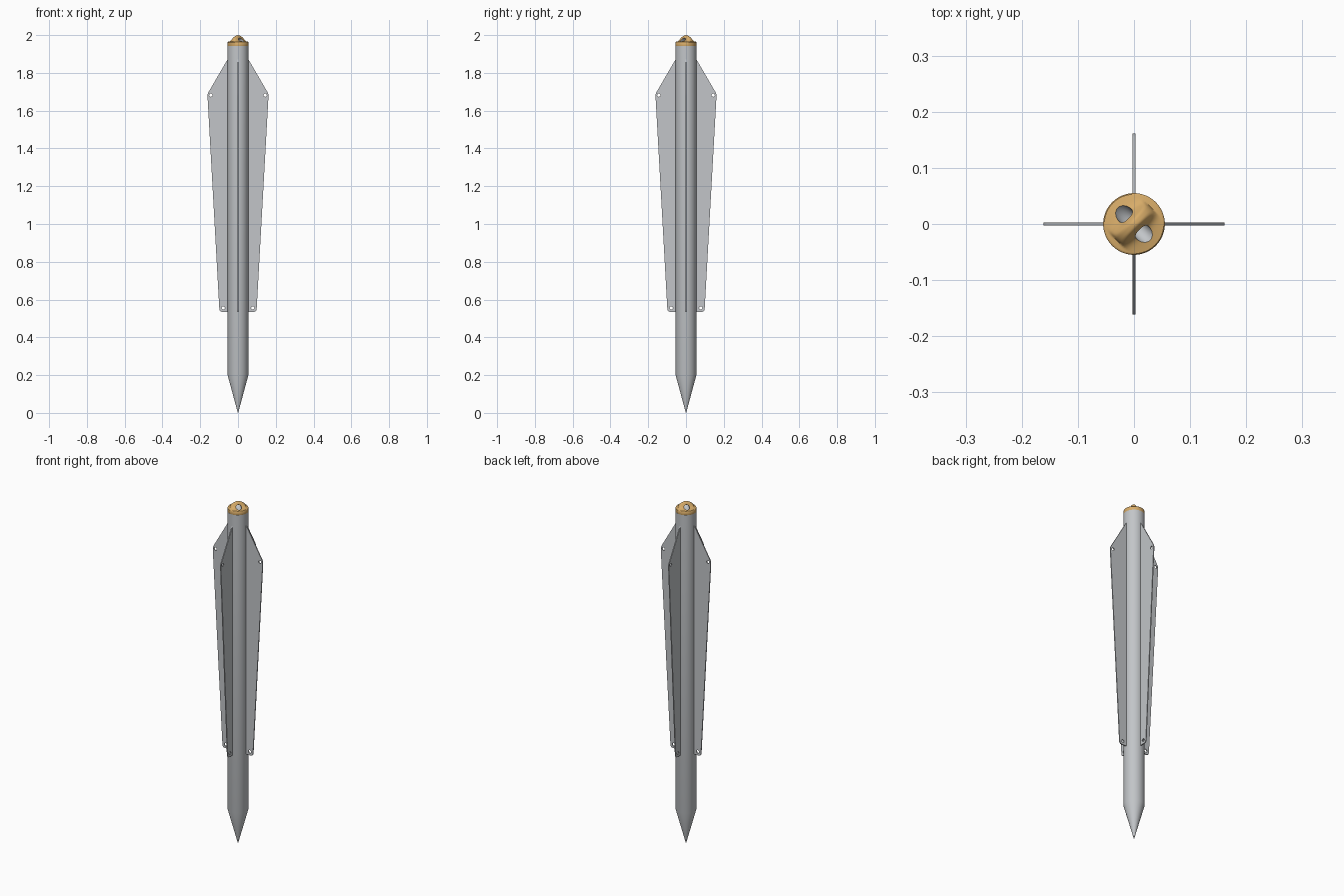
import bpy, bmesh
from math import sin, cos, pi, sqrt, radians
from mathutils import Matrix, Vector

cube = bpy.data.objects.get("Cube")
if cube:
    bpy.data.objects.remove(cube, do_unlink=True)


def make_material(name, rgb):
    mat = bpy.data.materials.new(name)
    mat.use_nodes = True
    mat.diffuse_color = (*rgb, 1)
    mat.node_tree.nodes["Principled BSDF"].inputs["Base Color"].default_value = (*rgb, 1)
    return mat


steel = make_material("steel grey", (0.54, 0.56, 0.58))
brass = make_material("brass", (0.68, 0.41, 0.14))


def select_only(obj):
    bpy.ops.object.select_all(action="DESELECT")
    obj.select_set(True)
    bpy.context.view_layer.objects.active = obj


def add_object(name, data, materials):
    obj = bpy.data.objects.new(name, data)
    bpy.context.collection.objects.link(obj)
    for mat in materials:
        data.materials.append(mat)
    return obj


def smooth(obj, angle=35):
    select_only(obj)
    bpy.ops.object.shade_smooth_by_angle(angle=radians(angle))


def ring_surface(name, rings, materials):
    """Closed body from equal rings of points, with a fan at each end."""
    bm = bmesh.new()
    loops = [[bm.verts.new(p) for p in ring] for ring in rings]
    n = len(loops[0])
    for a, b in zip(loops, loops[1:]):
        for i in range(n):
            j = (i + 1) % n
            bm.faces.new((a[i], a[j], b[j], b[i]))
    for loop in (loops[0], loops[-1]):
        centre = bm.verts.new(sum((v.co for v in loop), Vector()) / n)
        for i in range(n):
            bm.faces.new((loop[i], loop[(i + 1) % n], centre))
    bmesh.ops.recalc_face_normals(bm, faces=bm.faces)
    mesh = bpy.data.meshes.new(name)
    bm.to_mesh(mesh)
    bm.free()
    return add_object(name, mesh, materials)


def circle(radius, z, height=None, n=64):
    points = []
    for i in range(n):
        x, y = radius * cos(2 * pi * i / n), radius * sin(2 * pi * i / n)
        points.append((x, y, z + (height(x, y) if height else 0)))
    return points


# Round shaft with a sharp conical point
R = 0.055
shaft = ring_surface("shaft", [circle(0.0008, 0), circle(R, 0.2), circle(R, 1.942)], [steel])
smooth(shaft)


# Domed end cap whose top swells into a diagonal eyelet
def lug(x, y):
    u, v = (x + y) / sqrt(2), (x - y) / sqrt(2)
    shoulder = 0.010 * (1 - sqrt(x * x + y * y) / R)
    dome = sqrt(max(0, 1 - (u / 0.042) ** 2))
    return shoulder + 0.026 * dome / (1 + (v / 0.014) ** 4)


steps = 26
cap_rings = [circle(R - 0.001, 1.940), circle(R, 1.943), circle(R, 1.962)]
cap_rings += [circle((R - 0.002) * (1 - k / steps), 1.964, lug) for k in range(steps)]
cap = ring_surface("end_cap", cap_rings, [brass, steel])

# Curved bore passing under the eyelet, lined in steel
major, minor = 0.041, 0.0155
bore_bm = bmesh.new()
nu, nv = 64, 28
grid = [[bore_bm.verts.new(((major + minor * cos(b)) * cos(a),
                            (major + minor * cos(b)) * sin(a), minor * sin(b)))
         for b in (2 * pi * j / nv for j in range(nv))]
        for a in (2 * pi * i / nu for i in range(nu))]
for i in range(nu):
    for j in range(nv):
        i2, j2 = (i + 1) % nu, (j + 1) % nv
        f = bore_bm.faces.new((grid[i][j], grid[i2][j], grid[i2][j2], grid[i][j2]))
        f.material_index = 1
bmesh.ops.recalc_face_normals(bore_bm, faces=bore_bm.faces)
axis = Vector((1, 1, 0)).to_track_quat("Z", "Y").to_matrix().to_4x4()
bore_bm.transform(Matrix.Translation((0, 0, 2.006)) @ axis)
bore_mesh = bpy.data.meshes.new("bore_cutter")
bore_bm.to_mesh(bore_mesh)
bore_bm.free()
cutter = add_object("bore_cutter", bore_mesh, [brass, steel])
cutter.hide_render = True

cut = cap.modifiers.new("bore", "BOOLEAN")
cut.operation, cut.solver, cut.object = "DIFFERENCE", "EXACT", cutter
select_only(cap)
bpy.ops.object.modifier_apply(modifier=cut.name)
bpy.data.objects.remove(cutter, do_unlink=True)
smooth(cap, 40)


# Flat fin outline with rounded corners and two drilled holes
def rounded(corners):
    points = []
    for k, (x, z, r) in enumerate(corners):
        p = Vector((x, z))
        before = Vector(corners[k - 1][:2])
        after = Vector(corners[(k + 1) % len(corners)][:2])
        if r == 0:
            points.append(p)
            continue
        a = p + (before - p).normalized() * r
        b = p + (after - p).normalized() * r
        for t in (s / 6 for s in range(7)):
            points.append(a * (1 - t) ** 2 + p * (2 * t * (1 - t)) + b * t * t)
    return points


def add_spline(curve, points):
    spline = curve.splines.new("POLY")
    spline.points.add(len(points) - 1)
    for sp, p in zip(spline.points, points):
        sp.co = (p[0], p[1], 0, 1)
    spline.use_cyclic_u = True


outline = [(0.04, 0.535, 0), (0.098, 0.535, 0.016), (0.162, 1.688, 0.014),
           (0.055, 1.872, 0), (0.04, 1.872, 0)]
fin_curve = bpy.data.curves.new("fin_outline", "CURVE")
fin_curve.dimensions, fin_curve.fill_mode = "2D", "BOTH"
fin_curve.extrude = 0.0028
add_spline(fin_curve, rounded(outline))
for x, z in ((0.144, 1.682), (0.078, 0.556)):
    add_spline(fin_curve, [(x + 0.0085 * cos(2 * pi * i / 20), z + 0.0085 * sin(2 * pi * i / 20))
                           for i in range(20)])
fin = add_object("fin", fin_curve, [steel])
select_only(fin)
bpy.ops.object.convert(target="MESH")
fin = bpy.context.view_layer.objects.active
fin.data.transform(Matrix.Rotation(pi / 2, 4, "X"))
fin.name = "left_fin"
smooth(fin, 30)

# Three more fins around the shaft
for k, name in enumerate(("back_fin", "right_fin", "front_fin"), 1):
    copy = fin.copy()
    copy.name = name
    copy.rotation_euler.z = k * pi / 2
    bpy.context.collection.objects.link(copy)
